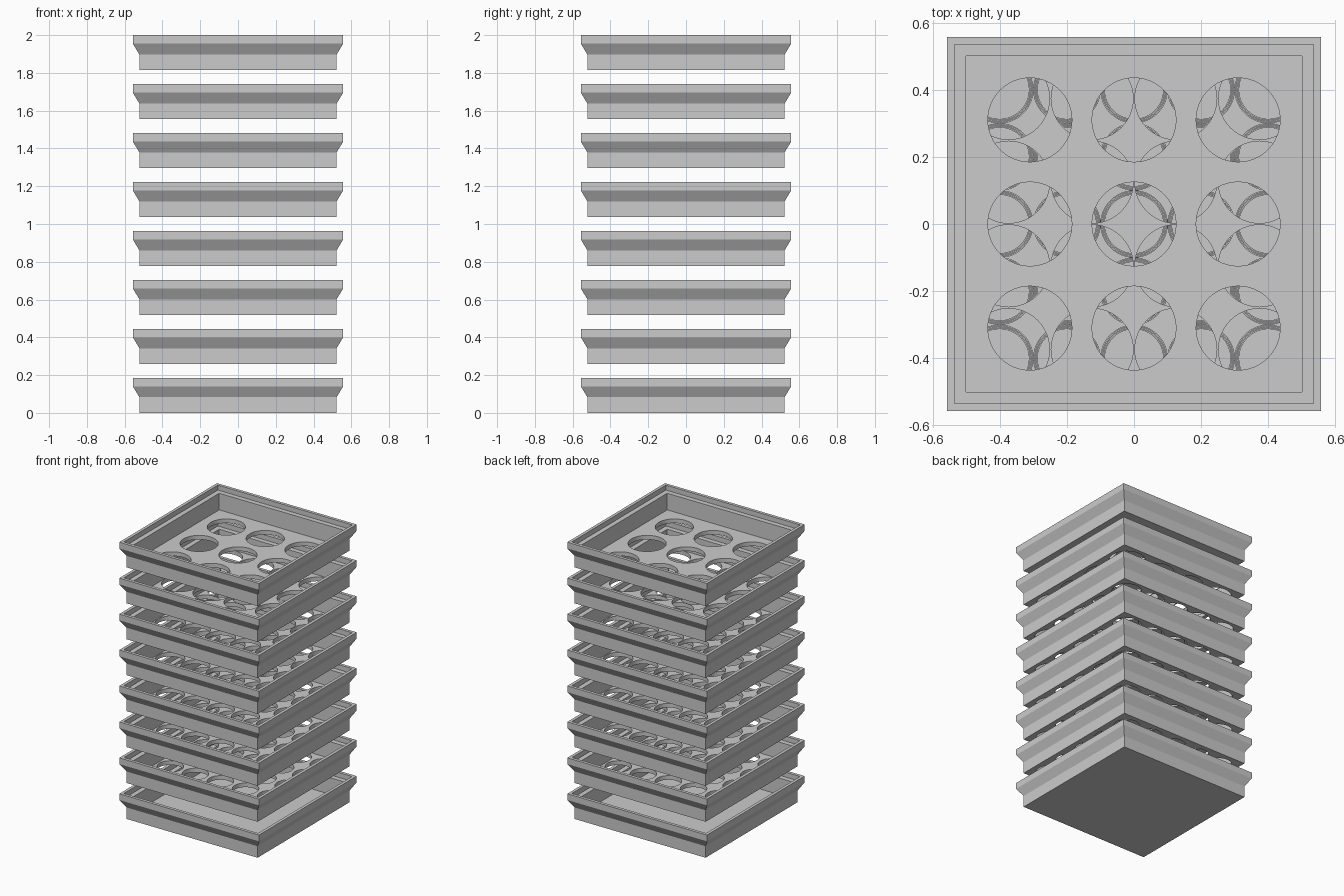
import bpy, bmesh
from mathutils import Matrix

cube = bpy.data.objects.get("Cube")
if cube:
    bpy.data.objects.remove(cube, do_unlink=True)

grey = bpy.data.materials.new("light_grey")
grey.use_nodes = True
colour = (0.6, 0.6, 0.6, 1)
grey.diffuse_color = colour
grey.node_tree.nodes["Principled BSDF"].inputs["Base Color"].default_value = colour

HEIGHT = 0.186
COUNT = 8
PITCH = (2 - HEIGHT) / (COUNT - 1)
FLOOR = 0.03

# Wall section from the underside, over the rim, down to the floor: half width, z
SECTION = [(0.522, 0), (0.522, 0.083), (0.557, 0.141), (0.557, HEIGHT),
           (0.535, HEIGHT), (0.535, 0.15), (0.5, 0.15), (0.5, FLOOR)]

# Hole grid of each sieve from the top: holes per side, spacing, radius
SIEVES = [(3, 0.31, 0.125), (4, 0.249, 0.122), (5, 0.2, 0.099),
          (5, 0.2, 0.096), (5, 0.2, 0.093), (5, 0.2, 0.09), (5, 0.2, 0.087)]


def make_object(name, bm):
    bmesh.ops.recalc_face_normals(bm, faces=bm.faces)
    mesh = bpy.data.meshes.new(name)
    bm.to_mesh(mesh)
    bm.free()
    mesh.materials.append(grey)
    obj = bpy.data.objects.new(name, mesh)
    bpy.context.collection.objects.link(obj)
    return obj


def make_tray(name):
    bm = bmesh.new()
    rings = [[bm.verts.new((sx * w, sy * w, z))
              for sx, sy in ((-1, -1), (1, -1), (1, 1), (-1, 1))]
             for w, z in SECTION]
    for low, high in zip(rings, rings[1:]):
        for i in range(4):
            j = (i + 1) % 4
            bm.faces.new((low[i], low[j], high[j], high[i]))
    bm.faces.new(rings[0])
    bm.faces.new(rings[-1])
    return make_object(name, bm)


def make_cutter(n, spacing, radius):
    bm = bmesh.new()
    steps = [(i - (n - 1) / 2) * spacing for i in range(n)]
    for x in steps:
        for y in steps:
            bmesh.ops.create_cone(bm, cap_ends=True, segments=48, radius1=radius,
                                  radius2=radius, depth=4 * FLOOR,
                                  matrix=Matrix.Translation((x, y, FLOOR / 2)))
    cutter = make_object("hole_cutter", bm)
    cutter.hide_render = True
    return cutter


def punch(tray, cutter):
    mod = tray.modifiers.new("holes", "BOOLEAN")
    mod.operation = "DIFFERENCE"
    mod.solver = "EXACT"
    mod.object = cutter
    graph = bpy.context.evaluated_depsgraph_get()
    mesh = bpy.data.meshes.new_from_object(tray.evaluated_get(graph))
    tray.modifiers.clear()
    tray.data = mesh
    bpy.data.objects.remove(cutter, do_unlink=True)


# Stack of sieves above a solid collecting tray
for k in range(COUNT):
    solid = k == COUNT - 1
    tray = make_tray("collecting_tray" if solid else f"sieve_tray_{k + 1}")
    if not solid:
        punch(tray, make_cutter(*SIEVES[k]))
    tray.location.z = (COUNT - 1 - k) * PITCH
    bpy.ops.object.select_all(action="DESELECT")
    tray.select_set(True)
    bpy.context.view_layer.objects.active = tray
    bpy.ops.object.shade_smooth_by_angle()
